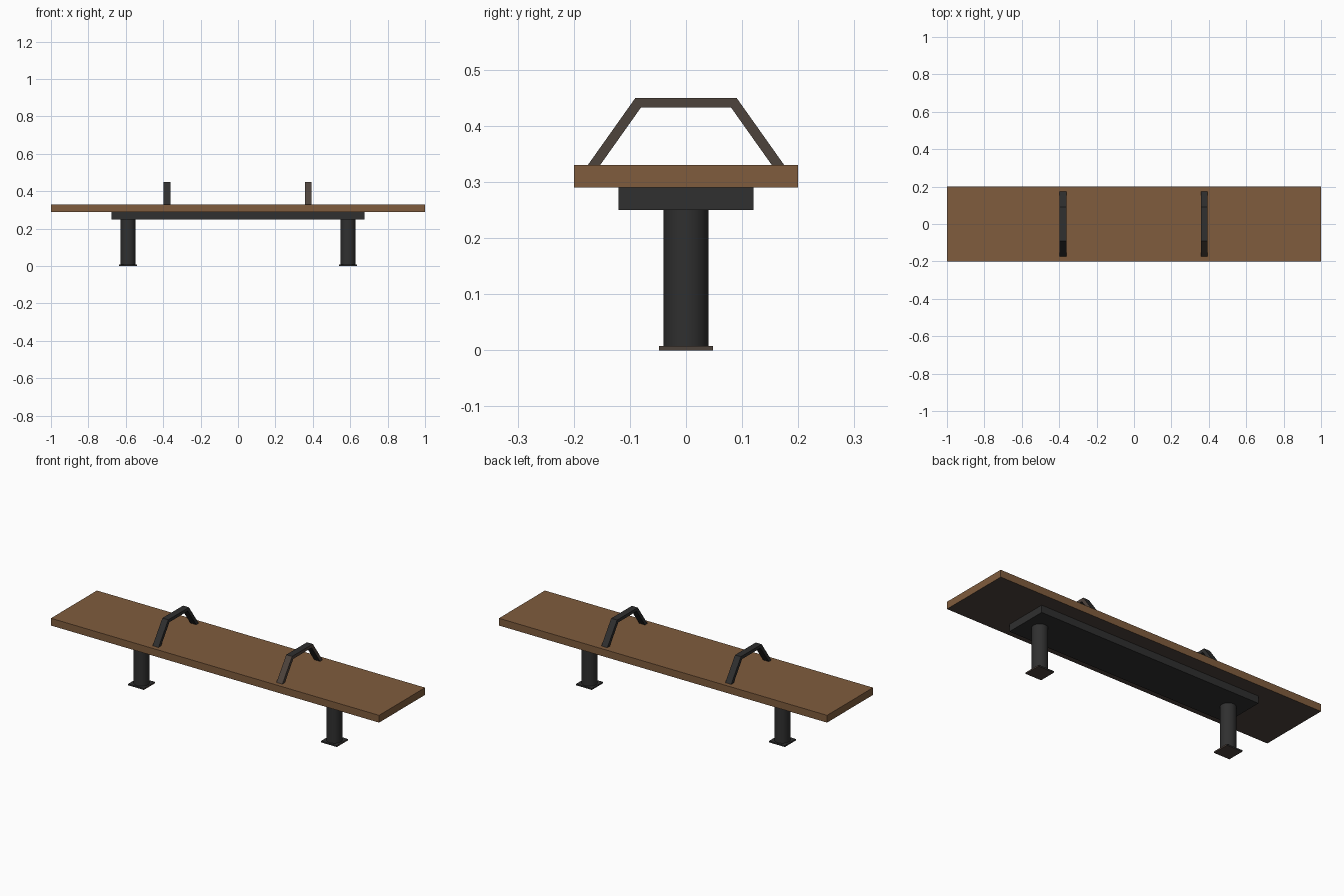
import bpy, bmesh, math
from mathutils import Matrix, Vector

if "Cube" in bpy.data.objects:
    bpy.data.objects.remove(bpy.data.objects["Cube"])


def material(name, rgb):
    m = bpy.data.materials.new(name)
    m.diffuse_color = (*rgb, 1.0)
    m.use_nodes = True
    m.node_tree.nodes["Principled BSDF"].inputs["Base Color"].default_value = m.diffuse_color
    return m


WOOD = material("brown wood", (0.214, 0.107, 0.047))
DARK = material("dark metal", (0.029, 0.029, 0.029))
WORN = material("worn brown metal", (0.076, 0.056, 0.046))


def finish(name, bm, mats, rule=None):
    """Turn a bmesh into an object; rule picks faces of the second material."""
    bmesh.ops.recalc_face_normals(bm, faces=bm.faces[:])
    bm.normal_update()
    if rule:
        for f in bm.faces:
            f.material_index = 1 if rule(f) else 0
    me = bpy.data.meshes.new(name)
    bm.to_mesh(me)
    bm.free()
    for m in mats:
        me.materials.append(m)
    ob = bpy.data.objects.new(name, me)
    bpy.context.scene.collection.objects.link(ob)
    return ob


def box(name, lo, hi, mats, rule=None):
    lo, hi = Vector(lo), Vector(hi)
    bm = bmesh.new()
    bmesh.ops.create_cube(bm, size=1, matrix=Matrix.Translation((lo + hi) / 2)
                          @ Matrix.Diagonal((*(hi - lo), 1)))
    return finish(name, bm, mats, rule)


# seat plank with a dark underside, and the support beam below it
box("seat", (-1, -0.2, 0.29), (1, 0.2, 0.33), [WOOD, WORN],
    lambda f: f.normal.z < -0.5)
box("support_beam", (-0.677, -0.12, 0.25), (0.677, 0.12, 0.29), [DARK])

# round posts on square foot plates
for side, x in (("left", -0.588), ("right", 0.588)):
    bm = bmesh.new()
    bmesh.ops.create_cone(bm, cap_ends=True, segments=24, radius1=0.04,
                          radius2=0.04, depth=0.246,
                          matrix=Matrix.Translation((x, 0, 0.127)))
    post = finish(side + "_post", bm, [DARK])
    bpy.ops.object.select_all(action='DESELECT')
    post.select_set(True)
    bpy.context.view_layer.objects.active = post
    bpy.ops.object.shade_smooth_by_angle(angle=math.radians(40))
    box(side + "_foot_plate", (x - 0.048, -0.048, 0), (x + 0.048, 0.048, 0.008),
        [DARK, WORN], lambda f: f.normal.z < -0.5 or f.normal.x > 0.5)

# bent flat-bar handles: trapezoid arch profile extruded along x
half = [(0.175, 0.33), (0.09, 0.45)]
inner = [(0.08, 0.433), (0.153, 0.33)]
profile = (half + [(-y, z) for y, z in half[::-1]]
           + [(-y, z) for y, z in inner[::-1]] + inner)


def worn_face(f):
    return f.normal.x > 0.5 or (f.normal.y < -0.5 and f.normal.z > 0)


for side, x, rule in (("left", -0.38, None), ("right", 0.375, worn_face)):
    bm = bmesh.new()
    rings = [[bm.verts.new((x + dx, y, z)) for y, z in profile]
             for dx in (-0.018, 0.018)]
    n = len(profile)
    a, b = rings
    for i in range(n):
        j = (i + 1) % n
        bm.faces.new((a[i], a[j], b[j], b[i]))
    # side faces: two legs and the top bar
    for r in rings:
        for i in (0, 1, 2):
            bm.faces.new((r[i], r[i + 1], r[n - 2 - i], r[n - 1 - i]))
    finish(side + "_handle", bm, [DARK, WORN], rule)
